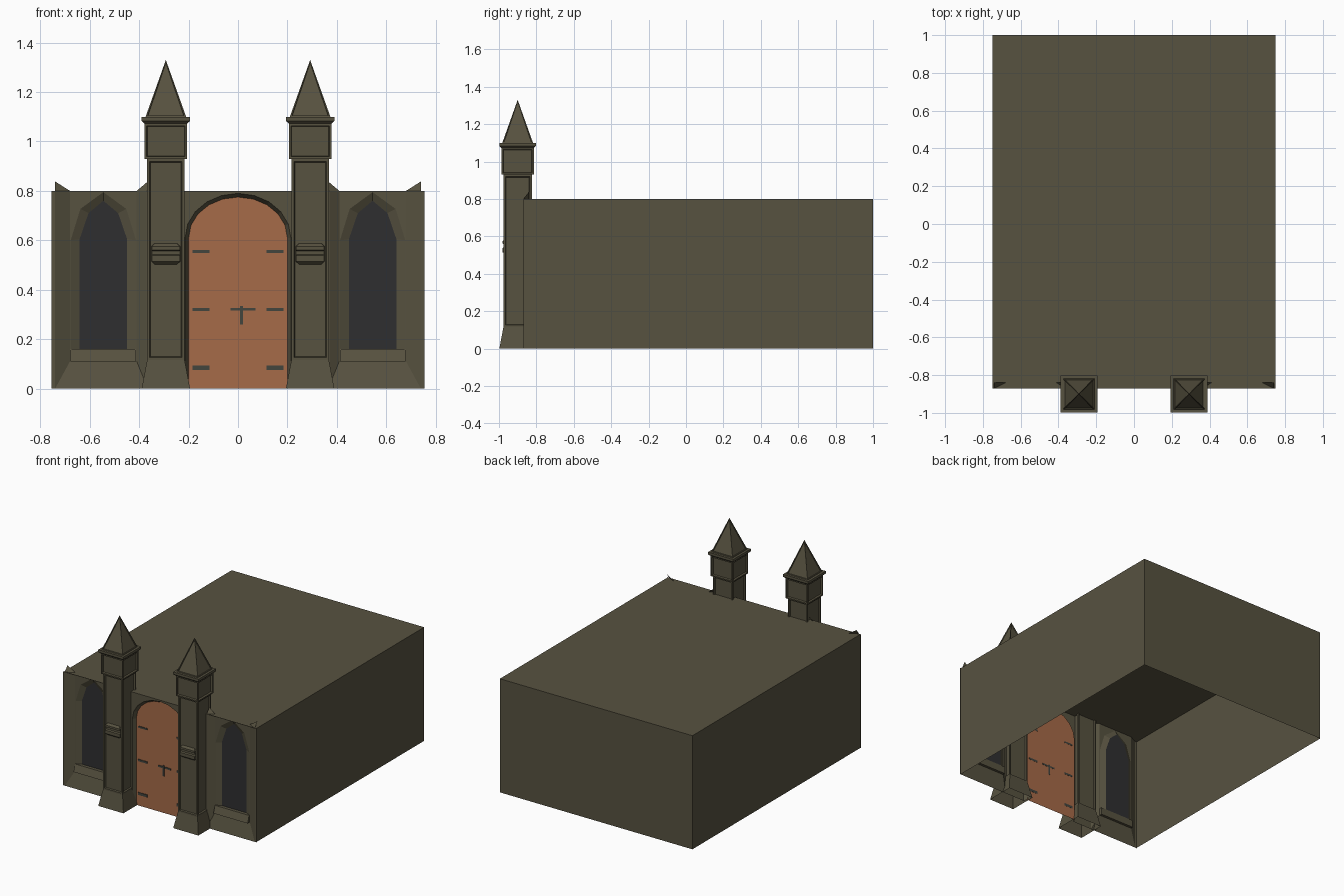
import bpy, bmesh, math

if "Cube" in bpy.data.objects:
    bpy.data.objects.remove(bpy.data.objects["Cube"])


def material(name, rgb):
    m = bpy.data.materials.new(name)
    m.diffuse_color = (*rgb, 1)
    m.use_nodes = True
    m.node_tree.nodes["Principled BSDF"].inputs["Base Color"].default_value = m.diffuse_color
    return m


STONE = material("olive_stone", (0.095, 0.084, 0.051))
WOOD = material("orange_wood", (0.38, 0.145, 0.065))
GLASS = material("dark_glass", (0.028, 0.028, 0.030))
IRON = material("dark_iron", (0.055, 0.058, 0.048))
FRONT = -0.87


def finish(name, bm, mat):
    me = bpy.data.meshes.new(name)
    bm.to_mesh(me)
    bm.free()
    me.materials.append(mat)
    ob = bpy.data.objects.new(name, me)
    bpy.context.collection.objects.link(ob)
    return ob


def sheet(name, polys, mat):
    """Open surface made of polygons, all turned towards the front."""
    bm = bmesh.new()
    for p in polys:
        bm.faces.new([bm.verts.new(v) for v in p])
    bm.normal_update()
    for f in bm.faces:
        if f.normal.y > 0:
            f.normal_flip()
    bmesh.ops.remove_doubles(bm, verts=bm.verts, dist=0.0002)
    return finish(name, bm, mat)


def at(points, y):
    return [(x, y, z) for x, z in points]


def wall_with_opening(x0, x1, z0, z1, arch, y):
    """Flat wall around an arch outline that runs from left foot to right foot."""
    (ax, az), (bx, _) = arch[0], arch[-1]
    polys = [at([(x0, z0), (ax, z0), (ax, z1), (x0, z1)], y),
             at([(bx, z0), (x1, z0), (x1, z1), (bx, z1)], y)]
    if az > z0 + 0.001:
        polys.append(at([(ax, z0), (bx, z0), (bx, az), (ax, az)], y))
    for p, q in zip(arch, arch[1:]):
        if q[0] - p[0] > 0.001:
            polys.append(at([p, q, (q[0], z1), (p[0], z1)], y))
    return polys


def reveal(outer, inner, y0, y1):
    """Slanted band joining an outer and an inner outline."""
    o, i = at(outer, y0), at(inner, y1)
    return [[o[k], o[k + 1], i[k + 1], i[k]] for k in range(len(o) - 1)]


def box(name, x0, x1, y0, y1, z0, z1, mat):
    bm = bmesh.new()
    bmesh.ops.create_cube(bm, size=1)
    for v in bm.verts:
        v.co = (x1 if v.co.x > 0 else x0, y1 if v.co.y > 0 else y0,
                z1 if v.co.z > 0 else z0)
    return finish(name, bm, mat)


# Main hall: open underneath and at the facade
hall = box("hall", -0.75, 0.75, FRONT, 1, 0, 0.8, STONE)
bm = bmesh.new()
bm.from_mesh(hall.data)
bm.normal_update()
bmesh.ops.delete(bm, geom=[f for f in bm.faces if f.normal.z < -0.5 or f.normal.y < -0.5],
                 context='FACES')
bm.to_mesh(hall.data)
bm.free()


# Door bay
def round_arch(hw, spring, rise, n=10):
    pts = [(-hw * math.cos(math.pi * k / n), spring + rise * math.sin(math.pi * k / n))
           for k in range(n + 1)]
    return [(-hw, 0)] + pts + [(hw, 0)]


arch_out, arch_in = round_arch(0.214, 0.61, 0.18), round_arch(0.2, 0.61, 0.165)
sheet("door_bay", wall_with_opening(-0.37, 0.37, 0, 0.8, arch_out, FRONT)
      + reveal(arch_out, arch_in, FRONT, -0.845), STONE)
sheet("door", [at(arch_in, -0.845)], WOOD)

# Iron hinges and latch
for z, h in ((0.555, 0.006), (0.32, 0.007), (0.085, 0.009)):
    for s in (-1, 1):
        a, b = sorted((s * 0.115, s * 0.185))
        box("hinge", a, b, -0.849, -0.844, z - h, z + h, IRON)
box("latch_plate", -0.03, 0.07, -0.849, -0.844, 0.315, 0.327, IRON)
box("latch_handle", 0.008, 0.02, -0.850, -0.844, 0.26, 0.335, IRON)


# Window bays
def pointed(hw, spring, shoulder, apex):
    return [(-hw, 0.16), (-hw, spring), (-shoulder[0], shoulder[1]), (0, apex),
            shoulder, (hw, spring), (hw, 0.16)]


PANEL = -0.84
for s in (-1, 1):
    cx = s * 0.545
    lo, hi = sorted((s * 0.41, s * 0.68))
    outer = [(cx + x, z) for x, z in pointed(0.132, 0.6, (0.093, 0.727), 0.795)]
    inner = [(cx + x, z) for x, z in pointed(0.096, 0.605, (0.06, 0.71), 0.76)]
    polys = wall_with_opening(lo, hi, 0.11, 0.8, outer, PANEL)
    polys += reveal(outer, inner, PANEL, -0.822)
    # sloped borders with small raised corner tips
    for xi, xo in ((s * 0.68, s * 0.74), (s * 0.41, s * 0.365)):
        polys.append([(xo, FRONT, 0), (xi, PANEL, 0.11), (xi, PANEL, 0.8), (xo, FRONT, 0.8)])
        polys.append([(xo, FRONT, 0.8), (xi, PANEL, 0.8), (xo, PANEL, 0.838)])
    polys.append([(s * 0.74, FRONT, 0), (s * 0.365, FRONT, 0),
                  (s * 0.41, PANEL, 0.11), (s * 0.68, PANEL, 0.11)])
    polys.append(at([(s * 0.74, 0), (s * 0.755, 0), (s * 0.755, 0.8), (s * 0.74, 0.8)], FRONT))
    sheet("window_bay", polys, STONE)
    sheet("window_glass", [at(inner, -0.822)], GLASS)
    # sill with a sloping top
    sill = box("window_sill", cx - 0.133, cx + 0.133, -0.862, -0.822, 0.11, 0.16, STONE)
    for v in sill.data.vertices:
        if v.co.z > 0.15 and v.co.y < -0.85:
            v.co.y = -0.845

# Towers: stacked square rings with inset panels
RINGS = [(0, 0.098), (0.115, 0.076), (0.93, 0.076), (0.93, 0.086), (1.072, 0.086),
         (1.083, 0.098), (1.1, 0.098), (1.1, 0.082)]
CORNERS = ((-1, -1), (1, -1), (1, 1), (-1, 1))
for s in (-1, 1):
    cx, cy = s * 0.292, -0.9
    bm = bmesh.new()
    rings = [[bm.verts.new((cx + a * h, cy + b * h, z)) for a, b in CORNERS] for z, h in RINGS]
    shaft, head, spire = [], [], []
    for i in range(len(rings) - 1):
        for k in range(4):
            j = (k + 1) % 4
            f = bm.faces.new((rings[i][k], rings[i][j], rings[i + 1][j], rings[i + 1][k]))
            if i == 1:
                shaft.append(f)
            if i == 3:
                head.append(f)
    tip = bm.verts.new((cx, cy, 1.33))
    for k in range(4):
        spire.append(bm.faces.new((rings[-1][k], rings[-1][(k + 1) % 4], tip)))
    bm.normal_update()
    for faces, t, d in ((shaft, 0.02, -0.010), (head, 0.016, -0.012), (spire, 0.012, -0.006)):
        bmesh.ops.inset_individual(bm, faces=faces, thickness=t * 0.75, depth=0)
        bmesh.ops.inset_individual(bm, faces=faces, thickness=t * 0.25, depth=d)
    finish("tower", bm, STONE)

    # moulded band on the tower front: (z, forward y, half width)
    band = [(0.503, -0.966, 0.045), (0.515, -0.980, 0.057), (0.538, -0.980, 0.057),
            (0.543, -0.970, 0.057), (0.556, -0.970, 0.057), (0.561, -0.980, 0.057),
            (0.575, -0.980, 0.057), (0.587, -0.966, 0.045)]
    polys = []
    for (z0, y0, w0), (z1, y1, w1) in zip(band, band[1:]):
        polys.append([(cx - w0, y0, z0), (cx + w0, y0, z0), (cx + w1, y1, z1), (cx - w1, y1, z1)])
        for e in (-1, 1):
            polys.append([(cx + e * w0, y0, z0), (cx + e * w1, y1, z1),
                          (cx + e * (w1 + 0.002), -0.964, z1),
                          (cx + e * (w0 + 0.002), -0.964, z0)])
    sheet("tower_band", polys, STONE)
